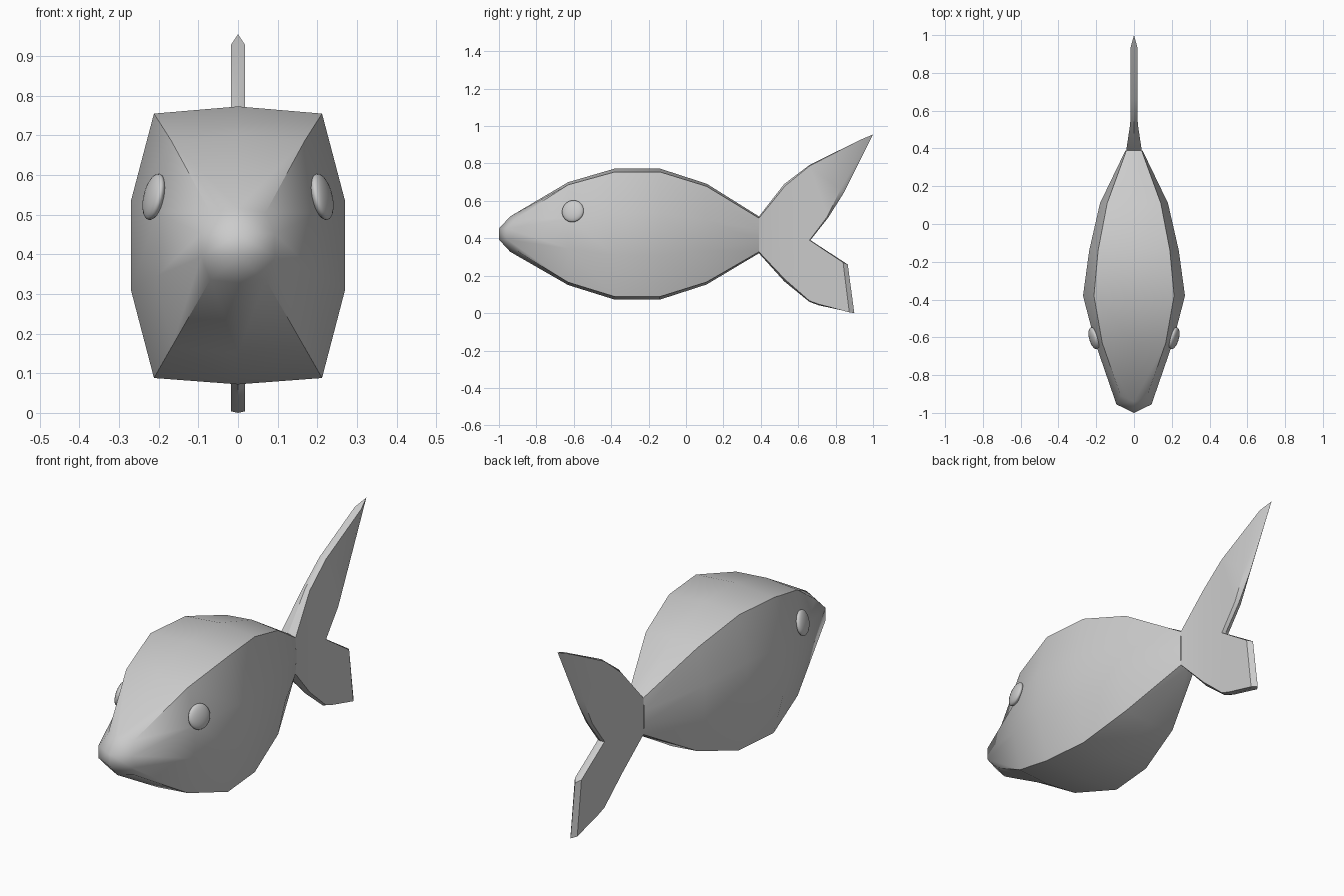
import bpy, bmesh
from mathutils import Vector

if "Cube" in bpy.data.objects:
    bpy.data.objects.remove(bpy.data.objects["Cube"])


def finish(name, bm, angle=0.6):
    bmesh.ops.remove_doubles(bm, verts=bm.verts, dist=0.0005)
    bmesh.ops.recalc_face_normals(bm, faces=bm.faces)
    mesh = bpy.data.meshes.new(name)
    bm.to_mesh(mesh)
    bm.free()
    ob = bpy.data.objects.new(name, mesh)
    bpy.context.collection.objects.link(ob)
    bpy.ops.object.select_all(action='DESELECT')
    ob.select_set(True)
    bpy.context.view_layer.objects.active = ob
    bpy.ops.object.shade_smooth_by_angle(angle=angle)
    return ob


# Body: eight-sided rings lofted from nose to tail root
# y, top centre z, corner x, corner z, side x, upper side z, lower side z, bottom corner z, bottom centre z
sections = [
    (-0.63, 0.700, 0.168, 0.686, 0.205, 0.505, 0.345, 0.165, 0.150),
    (-0.38, 0.773, 0.212, 0.755, 0.270, 0.535, 0.310, 0.088, 0.072),
    (-0.14, 0.773, 0.190, 0.755, 0.237, 0.535, 0.310, 0.088, 0.072),
    (0.11, 0.692, 0.142, 0.678, 0.180, 0.500, 0.335, 0.166, 0.153),
    (0.39, 0.517, 0.040, 0.508, 0.045, 0.446, 0.385, 0.328, 0.320),
]


def half_ring(y, t, cx, cz, sx, su, sl, bz, b):
    return [(0, y, t), (cx, y, cz), (sx, y, su), (sx, y, sl), (cx, y, bz), (0, y, b)]


nose_ring = [(0, -0.94, 0.517), (0.07, -0.91, 0.506), (0.093, -0.955, 0.452),
             (0.093, -0.955, 0.393), (0.07, -0.91, 0.336), (0, -0.94, 0.328)]
halves = [nose_ring] + [half_ring(*s) for s in sections]
bm = bmesh.new()
for side in (1, -1):
    rings = [[bm.verts.new((x * side, y, z)) for x, y, z in h] for h in halves]
    for a, b in zip(rings, rings[1:]):
        for i in range(5):
            bm.faces.new((a[i], a[i + 1], b[i + 1], b[i]))
    # blunt snout
    n = rings[0]
    up, low = bm.verts.new((0, -1, 0.452)), bm.verts.new((0, -1, 0.393))
    bm.faces.new((n[0], n[1], n[2], up))
    bm.faces.new((up, n[2], n[3], low))
    bm.faces.new((low, n[3], n[4], n[5]))
finish("body", bm, 0.8)

# Tail fin: thin forked plate with a bevelled trailing edge
# centre (y, z), side (y, z), half thickness
outline = [
    ((0.39, 0.517), (0.39, 0.508), 0.041),   # 0 root top
    ((0.525, 0.69), (0.53, 0.68), 0.020),    # 1
    ((0.66, 0.792), (0.66, 0.786), 0.018),   # 2
    ((1.0, 0.955), (0.935, 0.928), 0.018),   # 3 upper tip
    ((0.845, 0.645), (0.825, 0.66), 0.018),  # 4
    ((0.76, 0.51), (0.755, 0.515), 0.018),   # 5
    ((0.665, 0.39), (0.66, 0.39), 0.018),    # 6 fork
    ((0.865, 0.26), (0.84, 0.27), 0.018),    # 7
    ((0.90, 0.0), (0.873, 0.004), 0.018),    # 8 lower tip
    ((0.71, 0.042), (0.71, 0.048), 0.018),   # 9
    ((0.66, 0.06), (0.66, 0.066), 0.018),    # 10
    ((0.525, 0.17), (0.53, 0.18), 0.020),    # 11
    ((0.39, 0.320), (0.39, 0.328), 0.041),   # 12 root bottom
]
panels = [(0, 1, 11, 12), (1, 2, 6), (1, 6, 11), (11, 6, 10),
          (2, 3, 4), (2, 4, 5), (2, 5, 6), (10, 6, 9), (6, 7, 8, 9)]
bm = bmesh.new()
mid = [bm.verts.new((0, *c)) for c, s, h in outline]
for side in (1, -1):
    out = [bm.verts.new((side * h, *s)) for c, s, h in outline]
    for p in panels:
        bm.faces.new([out[i] for i in p])
    for i in range(12):
        bm.faces.new((mid[i], mid[i + 1], out[i + 1], out[i]))
finish("tail_fin", bm, 0.5)

# Eyes: flattened spheres lying on the head sides
for side, label in ((1, "right"), (-1, "left")):
    bm = bmesh.new()
    bmesh.ops.create_uvsphere(bm, u_segments=24, v_segments=12, radius=1)
    eye = finish("eye_" + label, bm)
    eye.scale = (0.06, 0.06, 0.022)
    eye.rotation_euler = Vector((side, -0.28, 0.24)).to_track_quat('Z', 'Y').to_euler()
    eye.location = (side * 0.212, -0.605, 0.545)
